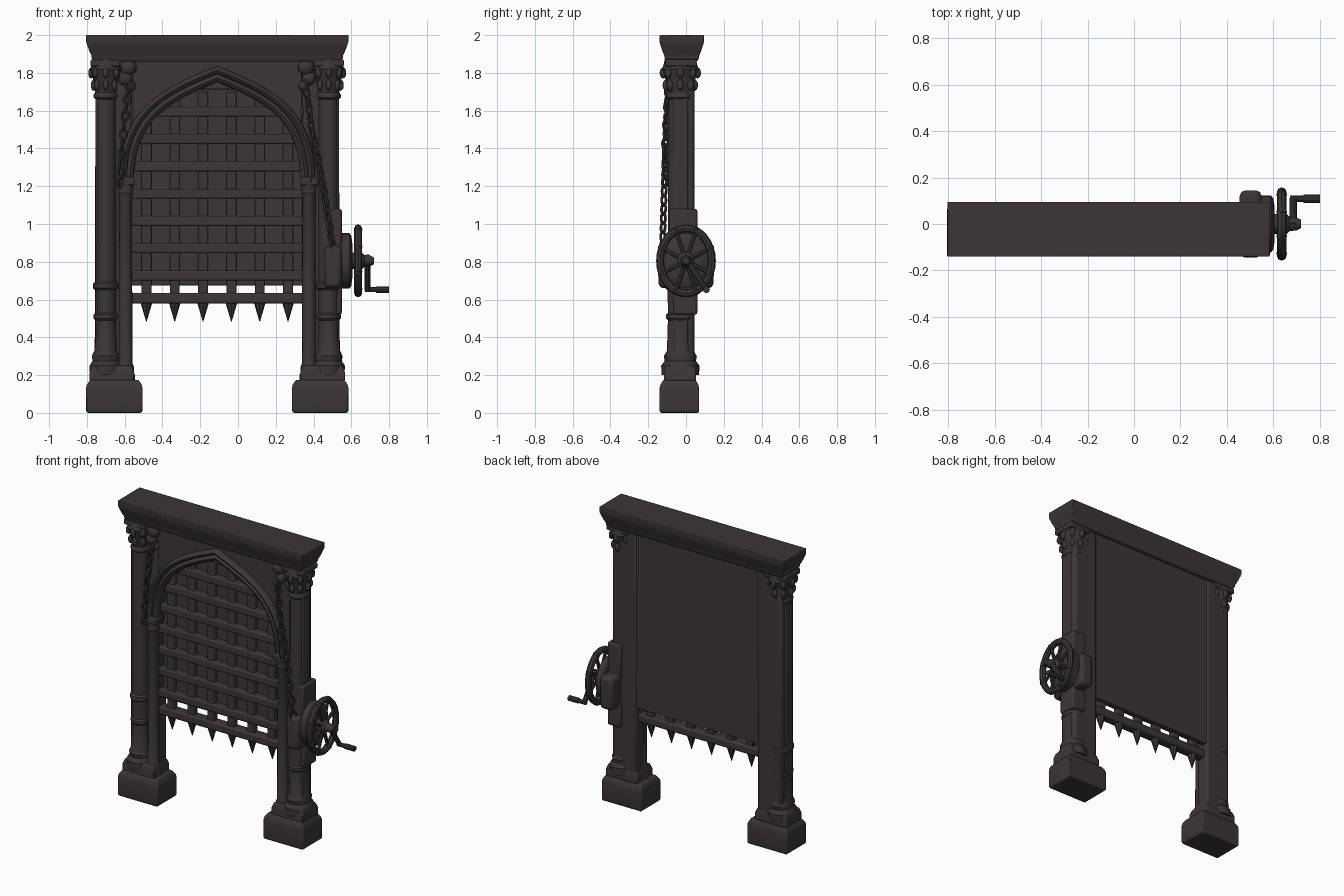
import bpy, bmesh, math
from mathutils import Matrix, Vector, geometry

cube = bpy.data.objects.get("Cube")
if cube:
    bpy.data.objects.remove(cube)

C = -0.11  # centre line of the gateway
iron = bpy.data.materials.new("dark_weathered_stone")
iron.use_nodes = True
COL = (0.045, 0.037, 0.036, 1)
iron.diffuse_color = COL
bsdf = iron.node_tree.nodes["Principled BSDF"]
bsdf.inputs["Base Color"].default_value = COL
bsdf.inputs["Roughness"].default_value = 0.9


def finish(name, bm, bevel=0.0, angle=35):
    bmesh.ops.recalc_face_normals(bm, faces=bm.faces)
    me = bpy.data.meshes.new(name)
    bm.to_mesh(me)
    bm.free()
    ob = bpy.data.objects.new(name, me)
    bpy.context.collection.objects.link(ob)
    me.materials.append(iron)
    bpy.ops.object.select_all(action='DESELECT')
    ob.select_set(True)
    bpy.context.view_layer.objects.active = ob
    bpy.ops.object.shade_smooth_by_angle(angle=math.radians(angle))
    if bevel:
        mod = ob.modifiers.new("Bevel", 'BEVEL')
        mod.width, mod.segments = bevel, 2
    return ob


def add_box(bm, x0, x1, y0, y1, z0, z1):
    mid = Vector((x0 + x1, y0 + y1, z0 + z1)) / 2
    size = Matrix.Diagonal((abs(x1 - x0), y1 - y0, z1 - z0, 1))
    bmesh.ops.create_cube(bm, size=1, matrix=Matrix.Translation(mid) @ size)


def box(name, *dims, bevel=0.008):
    bm = bmesh.new()
    add_box(bm, *dims)
    return finish(name, bm, bevel)


def skin(bm, loops, closed=False):
    """Bridge successive rings of points, capping the ends when open."""
    rings = [[bm.verts.new(p) for p in loop] for loop in loops]
    n = len(rings[0])
    pairs = list(zip(rings, rings[1:])) + ([(rings[-1], rings[0])] if closed else [])
    for a, b in pairs:
        for i in range(n):
            j = (i + 1) % n
            bm.faces.new((a[i], a[j], b[j], b[i]))
    if not closed:
        bm.faces.new(rings[0])
        bm.faces.new(rings[-1])


def stack(name, cx, cy, levels, bevel=0.0):
    """Rectangular block whose half sizes change with height."""
    bm = bmesh.new()
    skin(bm, [[(cx + sx * hx, cy + sy * hy, z) for sx, sy in
               ((-1, -1), (1, -1), (1, 1), (-1, 1))] for hx, hy, z in levels])
    return finish(name, bm, bevel)


def lathe(bm, M, profile, n=20):
    skin(bm, [[M @ Vector((r * math.cos(k * math.tau / n), r * math.sin(k * math.tau / n), z))
               for k in range(n)] for r, z in profile])


def turned(name, M, profile, n=20):
    bm = bmesh.new()
    lathe(bm, M, profile, n)
    return finish(name, bm)


def ring(bm, M, ra, rb, t, n=12, m=6):
    """Oval ring lying in the local XY plane."""
    loops = []
    for k in range(n):
        a = k * math.tau / n
        out = Vector((math.cos(a), math.sin(a), 0))
        base = Vector((ra * out.x, rb * out.y, 0))
        loops.append([M @ (base + t * (math.cos(q * math.tau / m) * out +
                      Vector((0, 0, math.sin(q * math.tau / m))))) for q in range(m)])
    skin(bm, loops, closed=True)


def rod(bm, a, b, r0, r1=None, n=10):
    a, b = Vector(a), Vector(b)
    M = Matrix.Translation(a) @ (b - a).to_track_quat('Z', 'Y').to_matrix().to_4x4()
    lathe(bm, M, [(r0, 0), (r0 if r1 is None else r1, (b - a).length)], n)


def half_arch(w, z0, zc, wc, z1, za):
    pts = [Vector(p) for p in ((w, 0, z0), (w, 0, zc), (wc, 0, z1), (0, 0, za))]
    return geometry.interpolate_bezier(*pts, 16)


def full_arch(*args):
    h = half_arch(*args)
    return [(C - p.x, p.z) for p in h] + [(C + p.x, p.z) for p in reversed(h[:-1])]


# Cornice beam
stack("cornice", C, -0.0225, [(.645, .08, 1.86), (.665, .09, 1.875), (.665, .092, 1.89),
      (.675, .1, 1.91), (.688, .112, 1.945), (.694, .118, 1.965), (.694, .118, 2)], .004)

# Spandrel wall over the pointed opening
bm = bmesh.new()
arch = full_arch(.445, 1.2, 1.57, .27, 1.64, 1.76)
skin(bm, [[(x, -.065, z), (x, .02, z), (x, .02, 1.87), (x, -.065, 1.87)] for x, z in arch])
finish("spandrel_wall", bm)

# Arch mouldings
def moulding(name, pts, y, rx, ry):
    bm = bmesh.new()
    loops = []
    for i, (x, z) in enumerate(pts):
        (xa, za), (xb, zb) = pts[max(i - 1, 0)], pts[min(i + 1, len(pts) - 1)]
        nrm = Vector((za - zb, 0, xb - xa)).normalized()
        loops.append([Vector((x, y, z)) + nrm * rx * math.cos(k * math.tau / 8)
                      + Vector((0, ry * math.sin(k * math.tau / 8), 0)) for k in range(8)])
    skin(bm, loops)
    finish(name, bm, angle=50)

moulding("arch_inner_moulding", full_arch(.465, 1.2, 1.575, .275, 1.66, 1.775), -.06, .022, .03)
moulding("arch_outer_moulding", full_arch(.5, 1.22, 1.6, .285, 1.7, 1.815), -.07, .02, .032)

# Posts, columns, capitals and plinths on both sides
for s, side in ((-1, "right"), (1, "left")):
    X = lambda v: C + s * v
    stack(side + "_plinth", X(.545), -.035, [(.143, .1, 0), (.15, .105, .012), (.15, .105, .13),
          (.145, .1, .15), (.128, .085, .175)], .006)
    stack(side + "_plinth_step", X(.558), -.032, [(.118, .085, .17), (.118, .085, .215),
          (.105, .075, .25)], .006)
    box(side + "_post", X(.45), X(.635), -.05, .044, .17, 1.87, bevel=.02)
    box(side + "_side_strip", X(.6), X(.645), -.07, .01, .25, 1.7, bevel=.008)
    M = Matrix.Translation((X(.59), -.03, 0)) @ Matrix.Diagonal((1, 1.18, 1, 1))
    turned(side + "_column", M, [(.084, .2), (.086, .25), (.07, .275), (.074, .3), (.06, .33),
           (.056, .49), (.064, .5), (.064, .52), (.056, .53), (.057, .65), (.067, .66),
           (.067, .685), (.057, .695), (.055, 1.66), (.064, 1.67), (.064, 1.685), (.055, 1.7)])
    # Flared capital with a ring of leaves
    turned(side + "_capital", M, [(.055, 1.68), (.06, 1.72), (.07, 1.78), (.083, 1.82),
           (.076, 1.84), (.07, 1.87)])
    bm = bmesh.new()
    for k in range(8):
        a = k * math.tau / 8
        for r, z in ((.064, 1.735), (.077, 1.8)):
            L = Matrix.Translation((r * math.cos(a), r * math.sin(a), z))
            bmesh.ops.create_icosphere(bm, subdivisions=2, radius=.02,
                                       matrix=M @ L @ Matrix.Diagonal((.8, .8, 1.5, 1)))
    finish(side + "_capital_leaves", bm)
    box(side + "_capital_slab", X(.515), X(.67), -.11, .055, 1.835, 1.87, bevel=.006)
    # Slim inner column carrying the arch
    M = Matrix.Translation((X(.485), -.055, 0))
    turned(side + "_inner_column", M, [(.05, .17), (.05, .2), (.043, .215), (.045, .24),
           (.036, .265), (.034, 1.15), (.04, 1.165), (.036, 1.18), (.046, 1.21), (.046, 1.24)], 14)
    box(side + "_inner_cap", X(.437), X(.53), -.1, -.01, 1.205, 1.25, bevel=.008)

    # Chain anchor under the cornice
    bm = bmesh.new()
    for dx, z, r in ((0, 1.83, .045), (.015, 1.77, .038), (-.012, 1.73, .028)):
        bmesh.ops.create_icosphere(bm, subdivisions=2, radius=r, matrix=Matrix.Translation(
            (X(.47 + dx), -.075, z)) @ Matrix.Diagonal((1, .8, 1, 1)))
    finish(side + "_chain_anchor", bm)

    # Hanging chain of alternating links
    path = ([(.465, -.09, 1.76), (.485, -.1, 1.6), (.505, -.11, 1.4), (.515, -.11, 1.2)] if s < 0 else
            [(.465, -.09, 1.76), (.5, -.105, 1.5), (.56, -.115, 1.2), (.615, -.125, .86)])
    pts = [Vector((X(x), y, z)) for x, y, z in path]
    bm = bmesh.new()
    turn = 0
    for a, b in zip(pts, pts[1:]):
        n = round((b - a).length / .046)
        q = (b - a).to_track_quat('X', 'Z').to_matrix().to_4x4()
        for i in range(n):
            turn += 1
            R = Matrix.Rotation(math.radians(35 + 90 * (turn % 2)), 4, 'X')
            ring(bm, Matrix.Translation(a.lerp(b, (i + .5) / n)) @ q @ R, .029, .016, .0075)
    finish(side + "_chain", bm)

# Backing panel and portcullis grid
box("back_panel", C - .5, C + .5, .0, .036, .675, 1.87, bevel=.004)
bm = bmesh.new()
for k in range(6):
    x = C + (k - 2.5) * .15
    add_box(bm, x - .026, x + .026, -.03, .012, .6, 1.7)
finish("vertical_bars", bm, .006)
bm = bmesh.new()
for k in range(8):
    z = .727 + k * .1445
    add_box(bm, C - .46, C + .46, -.045, .01, z - .026, z + .026)
finish("horizontal_bars", bm, .008)
box("bottom_bar", C - .46, C + .46, -.045, .025, .578, .635, bevel=.012)
bm = bmesh.new()
for k in range(6):
    x = C + (k - 2.5) * .15
    rod(bm, (x, -.01, .59), (x, -.01, .485), .033, .002, 8)
finish("spikes", bm)

# Winch housing on the left post
WZ = .805
box("winch_housing", .455, .55, -.145, .145, .66, .885, bevel=.025)
box("winch_upper_bracket", .45, .55, -.09, .06, .86, 1.08, bevel=.012)
box("winch_lower_bracket", .45, .55, -.07, .06, .52, .72, bevel=.012)
axle = Matrix.Translation((.54, 0, WZ)) @ Matrix.Rotation(math.pi / 2, 4, 'Y')
oval = axle @ Matrix.Diagonal((1.2, 1, 1, 1))
turned("winch_drum", oval, [(.115, 0), (.122, .01), (.122, .05), (.11, .06), (.07, .066)], 24)

# Spoked handwheel with rim knobs
bm = bmesh.new()
wheel = Matrix.Translation((.636, 0, WZ)) @ Matrix.Rotation(math.pi / 2, 4, 'Y')
ring(bm, wheel, .172, .137, .021, 32, 8)
hub = Vector((.64, 0, WZ))
for k in range(8):
    a = (k + .5) * math.tau / 8
    rim = Vector((.636, .137 * math.cos(a), WZ + .172 * math.sin(a)))
    rod(bm, hub, rim, .011, n=8)
    bmesh.ops.create_icosphere(bm, subdivisions=1, radius=.026, matrix=Matrix.Translation(rim))
finish("handwheel", bm)
turned("wheel_hub", axle, [(.04, .05), (.045, .085), (.045, .115), (.03, .13), (.028, .16),
       (.018, .18)], 16)

# Crank arm and grip
bm = bmesh.new()
rod(bm, (.685, -.01, .83), (.685, .108, .652), .016)
rod(bm, (.672, .108, .652), (.76, .108, .652), .014)
rod(bm, (.73, .108, .652), (.8, .108, .652), .018)
finish("crank_handle", bm)
